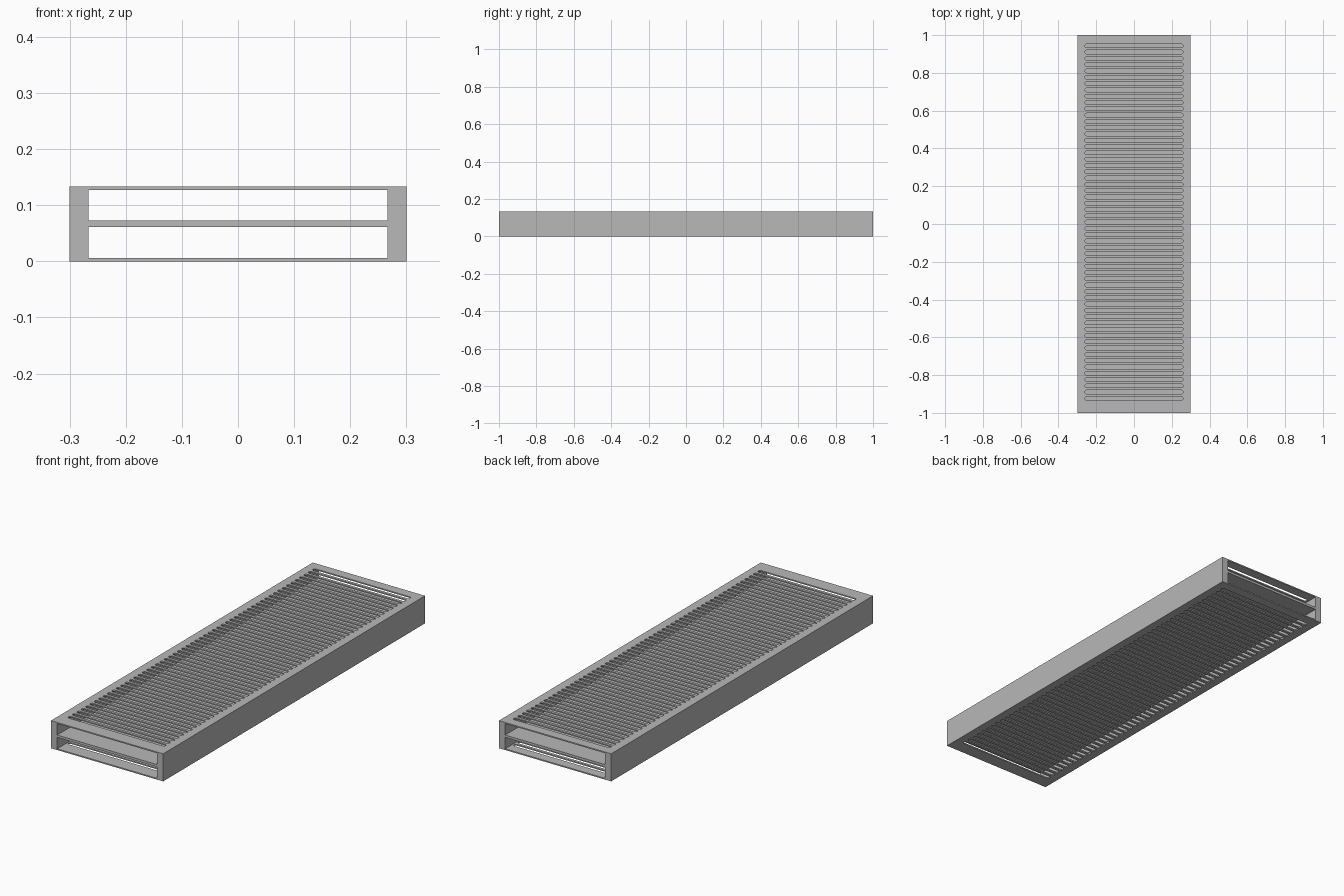
import bpy
import math
from mathutils import Matrix

cube = bpy.data.objects.get("Cube")
if cube:
    bpy.data.objects.remove(cube, do_unlink=True)

HALF_W, HALF_L, HEIGHT = 0.3, 1.0, 0.1333
WALL, SKIN, SHELF = 0.0333, 0.006, 0.0117
SLOTS, PITCH, FIRST = 57, 1 / 30, -0.9233
SLOT_HALF, SLOT_R = 0.26, 0.01

grey = bpy.data.materials.new("plain grey")
grey.use_nodes = True
colour = (0.48, 0.48, 0.48, 1)
grey.diffuse_color = colour
grey.node_tree.nodes["Principled BSDF"].inputs["Base Color"].default_value = colour


def rect(x0, x1, y0, y1):
    return [(x0, y0), (x1, y0), (x1, y1), (x0, y1)]


def slot(y):
    """Round-ended slot outline, lying along x."""
    pts = []
    for side in (1, -1):
        for i in range(7):
            a = side * math.pi / 2 - math.pi / 2 + (i / 6 - 0.5) * math.pi
            if side == 1:
                a = (i / 6 - 0.5) * math.pi
            else:
                a = (i / 6 + 0.5) * math.pi
            pts.append((side * (SLOT_HALF - SLOT_R) + SLOT_R * math.cos(a),
                        y + SLOT_R * math.sin(a)))
    return pts


def extrude(name, outlines, depth, matrix):
    """Fill flat outlines (inner ones become holes) and give them depth."""
    curve = bpy.data.curves.new(name, "CURVE")
    curve.dimensions = "2D"
    curve.fill_mode = "BOTH"
    curve.extrude = depth / 2
    for pts in outlines:
        spline = curve.splines.new("POLY")
        spline.points.add(len(pts) - 1)
        for p, (x, y) in zip(spline.points, pts):
            p.co = (x, y, 0, 1)
        spline.use_cyclic_u = True
    temp = bpy.data.objects.new(name + "_outline", curve)
    bpy.context.collection.objects.link(temp)
    deps = bpy.context.evaluated_depsgraph_get()
    mesh = bpy.data.meshes.new_from_object(temp.evaluated_get(deps))
    bpy.data.objects.remove(temp, do_unlink=True)
    mesh.transform(matrix)
    # weld caps to sides so the solid is closed
    import bmesh
    bm = bmesh.new()
    bm.from_mesh(mesh)
    bmesh.ops.remove_doubles(bm, verts=bm.verts, dist=1e-5)
    bmesh.ops.recalc_face_normals(bm, faces=bm.faces)
    for f in bm.faces:
        f.smooth = False
    bm.to_mesh(mesh)
    bm.free()
    mesh.materials.clear()
    mesh.materials.append(grey)
    obj = bpy.data.objects.new(name, mesh)
    bpy.context.collection.objects.link(obj)
    return obj


# Open-ended two-level casing
inner = HALF_W - WALL
mid = HEIGHT / 2
casing = extrude("vented_casing", [
    rect(-HALF_W, HALF_W, 0, HEIGHT),
    rect(-inner, inner, SKIN, mid - SHELF / 2),
    rect(-inner, inner, mid + SHELF / 2, HEIGHT - SKIN),
], 2 * HALF_L, Matrix.Rotation(math.pi / 2, 4, "X"))

# Rows of slots through the top and bottom skins; the shelf stays solid
outlines = [slot(FIRST + i * PITCH) for i in range(SLOTS)]
cutters = []
for name, z in (("bottom_slots", 0), ("top_slots", HEIGHT)):
    cutter = extrude(name, outlines, 0.04, Matrix.Translation((0, 0, z)))
    cutter.hide_render = True
    cutters.append(cutter)
    mod = casing.modifiers.new(name, "BOOLEAN")
    mod.operation = "DIFFERENCE"
    mod.solver = "EXACT"
    mod.object = cutter

# Bake the cuts and drop the cutters
deps = bpy.context.evaluated_depsgraph_get()
baked = bpy.data.meshes.new_from_object(casing.evaluated_get(deps))
casing.modifiers.clear()
casing.data = baked
for cutter in cutters:
    bpy.data.objects.remove(cutter, do_unlink=True)
